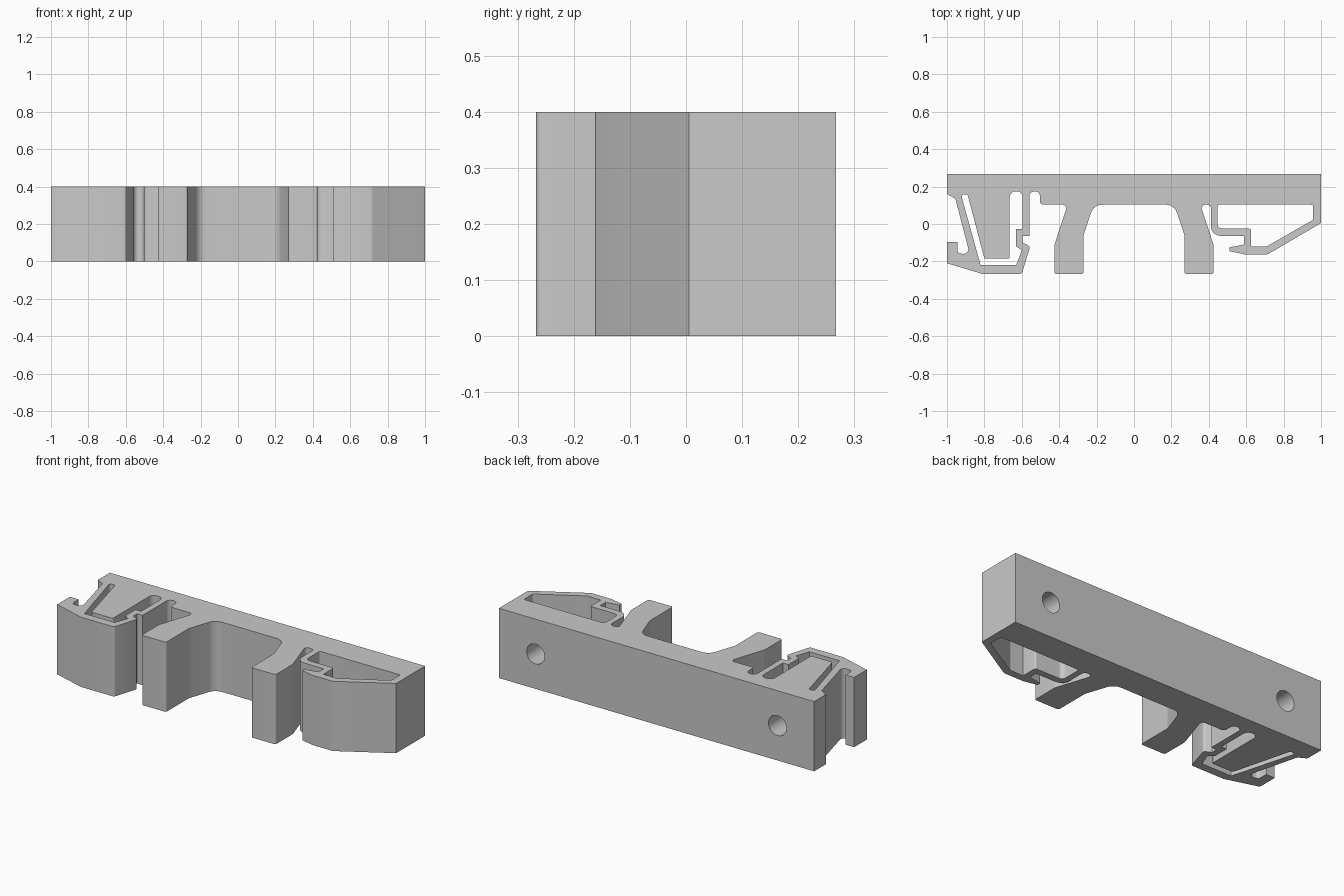
import bpy, bmesh, math
from mathutils import Vector

cube = bpy.data.objects.get("Cube")
if cube:
    bpy.data.objects.remove(cube)

HEIGHT, BACK, FRONT, UNDER = 0.4, 0.267, -0.267, 0.103


def rounded(points, steps=6):
    """Turn (x, y, radius) corners into a polyline with true arc fillets."""
    out = []
    for i, point in enumerate(points):
        p = Vector(point[:2])
        radius = point[2] if len(point) > 2 else 0
        if not radius:
            out.append(p)
            continue
        a = (Vector(points[i - 1][:2]) - p).normalized()
        b = (Vector(points[(i + 1) % len(points)][:2]) - p).normalized()
        half = a.angle(b) / 2
        reach = radius / math.tan(half)
        centre = p + (a + b).normalized() * radius / math.sin(half)
        start = (p + a * reach - centre).normalized()
        end = (p + b * reach - centre).normalized()
        out += [centre + start.slerp(end, k / steps) * radius for k in range(steps + 1)]
    return out


def extrude_profile(name, loops, material):
    """Fill an outline with holes and extrude it upwards into a clean mesh."""
    curve = bpy.data.curves.new(name, "CURVE")
    curve.dimensions = "2D"
    curve.fill_mode = "BOTH"
    curve.extrude = HEIGHT / 2
    for loop in loops:
        line = rounded(loop)
        spline = curve.splines.new("POLY")
        spline.points.add(len(line) - 1)
        for target, p in zip(spline.points, line):
            target.co = (p.x, p.y, 0, 1)
        spline.use_cyclic_u = True
    obj = bpy.data.objects.new(name, curve)
    bpy.context.collection.objects.link(obj)
    bpy.ops.object.select_all(action="DESELECT")
    obj.select_set(True)
    bpy.context.view_layer.objects.active = obj
    bpy.ops.object.convert(target="MESH")
    obj = bpy.context.view_layer.objects.active
    bm = bmesh.new()
    bm.from_mesh(obj.data)
    bmesh.ops.translate(bm, verts=bm.verts, vec=(0, 0, HEIGHT / 2))
    bmesh.ops.remove_doubles(bm, verts=bm.verts, dist=0.0001)
    bmesh.ops.recalc_face_normals(bm, faces=bm.faces)
    bm.to_mesh(obj.data)
    bm.free()
    obj.data.materials.clear()
    obj.data.materials.append(material)
    return obj


def screw_hole(body, x, radius=0.057, tip=0.06):
    """Bore a round hole into the back face."""
    length = 0.4
    bpy.ops.mesh.primitive_cylinder_add(
        vertices=32, radius=radius, depth=length,
        location=(x, tip + length / 2, HEIGHT / 2), rotation=(math.pi / 2, 0, 0))
    cutter = bpy.context.object
    cutter.name = "screw_hole_cutter"
    cutter.hide_render = True
    cutter.data.materials.append(body.data.materials[0])
    mod = body.modifiers.new("screw_hole", "BOOLEAN")
    mod.operation = "DIFFERENCE"
    mod.solver = "EXACT"
    mod.object = cutter
    bpy.context.view_layer.objects.active = body
    bpy.ops.object.modifier_apply(modifier=mod.name)
    bpy.data.objects.remove(cutter)


grey = bpy.data.materials.new("plain_grey")
grey.use_nodes = True
grey.diffuse_color = (0.585, 0.585, 0.585, 1)
grey.node_tree.nodes["Principled BSDF"].inputs["Base Color"].default_value = grey.diffuse_color

# Spring lever at the right end, from the back corner round to the first leg
lever = [
    (-1, BACK), (-1, .16), (-.955, .135, .02), (-.877, -.165, .025),
    (-.945, -.155, .02), (-.945, -.095), (-1, -.095), (-1, -.21),
    (-.81, FRONT), (-.6, FRONT, .015), (-.555, -.12, .015), (-.595, -.1),
    (-.595, -.065), (-.56, -.065), (-.56, .175, .027), (-.503, .175, .027),
    (-.503, UNDER, .02),
]
# Tapered leg, listed from its outer to its inner side
leg = [
    (-.355, UNDER, .018), (-.425, -.11, .05), (-.425, FRONT, .01),
    (-.27, FRONT, .01), (-.27, -.06, .05), (-.215, UNDER, .06),
]
mirrored_leg = [(-x, y, r) for x, y, r in reversed(leg)]
# Hooked clip at the left end
clip = [
    (.412, UNDER, .02), (.412, -.063, .05), (.588, -.063), (.588, -.11),
    (.51, -.125), (.51, -.145), (.59, -.162), (.715, -.162, .03),
    (1, .005), (1, BACK),
]
lever_slot = [
    (-.925, .158, .013), (-.82, -.22), (-.63, -.22), (-.6, -.14),
    (-.63, -.12), (-.63, -.028), (-.595, -.028), (-.595, .175, .033),
    (-.665, .175, .033), (-.665, -.185, .01), (-.8, -.185, .01), (-.89, .158, .013),
]
clip_window = [
    (.447, UNDER, .012), (.447, -.025, .025), (.625, -.025, .01), (.625, -.12),
    (.71, -.12, .02), (.957, .022, .01), (.957, UNDER, .01),
]

body = extrude_profile(
    "mounting_bracket",
    [lever + leg + mirrored_leg + clip, lever_slot, clip_window], grey)

for x in (-.767, .767):
    screw_hole(body, x)

bpy.ops.object.select_all(action="DESELECT")
body.select_set(True)
bpy.context.view_layer.objects.active = body
bpy.ops.object.shade_smooth_by_angle(angle=math.radians(30))
